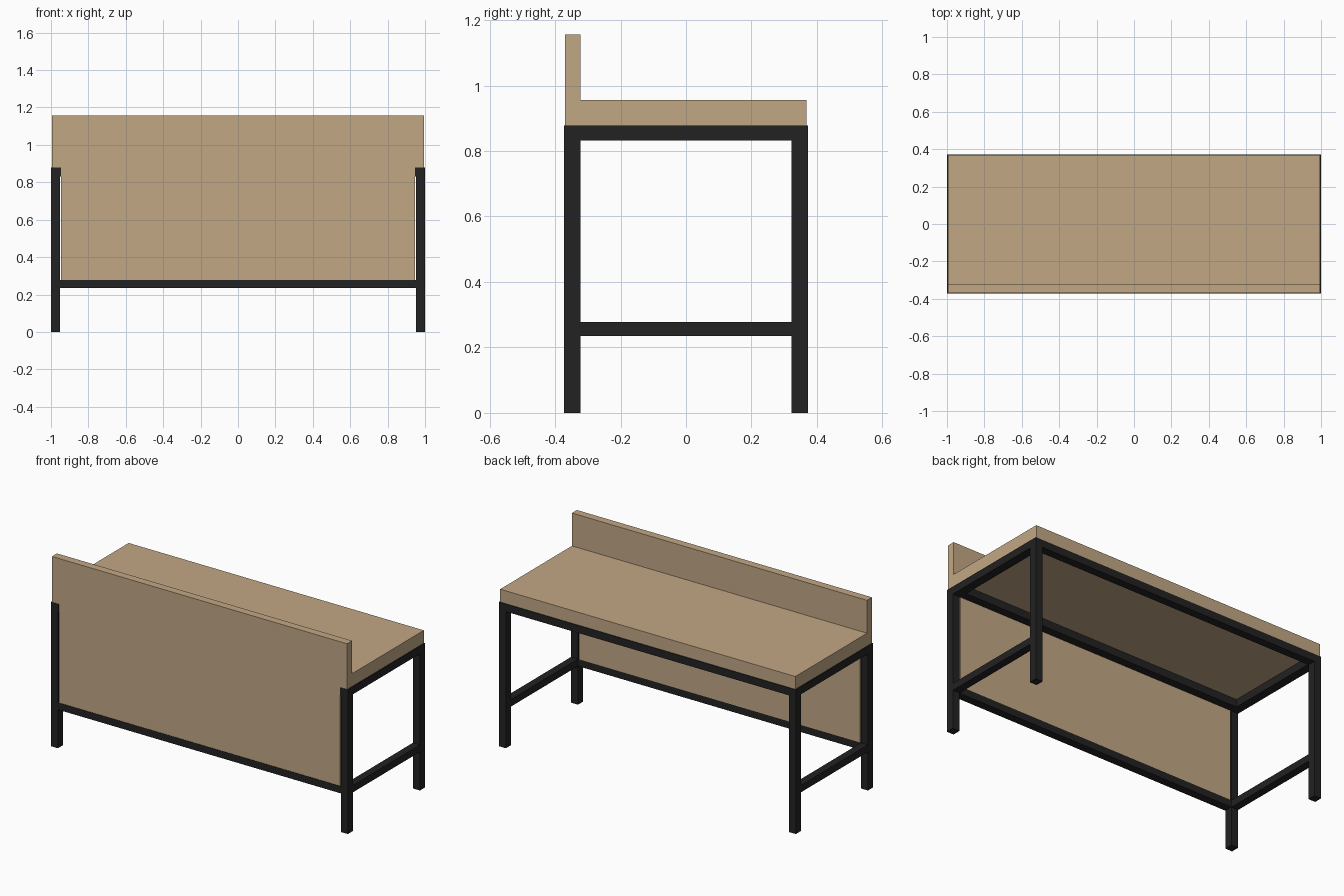
import bpy

cube = bpy.data.objects.get("Cube")
if cube:
    bpy.data.objects.remove(cube, do_unlink=True)


def material(name, color):
    mat = bpy.data.materials.new(name)
    mat.use_nodes = True
    mat.diffuse_color = color
    mat.node_tree.nodes["Principled BSDF"].inputs["Base Color"].default_value = color
    return mat


wood = material("light wood", (0.54, 0.39, 0.235, 1))
metal = material("black metal", (0.016, 0.016, 0.016, 1))


def box(name, x, y, z, mat):
    """Box spanning the given (low, high) range on each axis."""
    spans = (x, y, z)
    bpy.ops.mesh.primitive_cube_add(size=1, location=[(a + b) / 2 for a, b in spans])
    ob = bpy.context.object
    ob.name = name
    ob.scale = [b - a for a, b in spans]
    bpy.ops.object.transform_apply(location=False, rotation=False, scale=True)
    ob.data.materials.append(mat)
    return ob


def side_box(name, x, y, z, mat):
    """The same box on the left and the right side."""
    box("left_" + name, x, y, z, mat)
    box("right_" + name, (-x[1], -x[0]), y, z, mat)


EDGE = 0.372           # outer y of the frame
INNER = 0.322          # inner y of the legs
LEG_X = 0.953          # inner x of the legs
TOP = (0.832, 0.878)   # height of the upper rails
LOW = (0.235, 0.278)   # height of the lower rails

# Frame sides
side_box("front_leg", (LEG_X, 1), (-EDGE, -INNER), (0, TOP[0]), metal)
side_box("back_leg", (LEG_X, 1), (INNER, EDGE), (0, TOP[0]), metal)
side_box("upper_rail", (0.947, 1), (-EDGE, EDGE), TOP, metal)
side_box("lower_rail", (LEG_X, 1), (-INNER, INNER), LOW, metal)

# Long rails
box("back_upper_rail", (-0.947, 0.947), (INNER, EDGE), TOP, metal)
box("front_upper_rail", (-0.947, 0.947), (-INNER, -0.272), TOP, metal)
box("front_lower_rail", (-LEG_X, LEG_X), (-EDGE, -INNER), LOW, metal)

# Boards
box("table_top", (-0.994, 0.994), (-INNER, 0.368), (TOP[1], 0.956), wood)
box("upstand", (-0.994, 0.994), (-0.37, -INNER), (TOP[1], 1.156), wood)
box("front_panel", (-0.947, 0.947), (-0.37, -INNER), (LOW[1], TOP[1]), wood)
